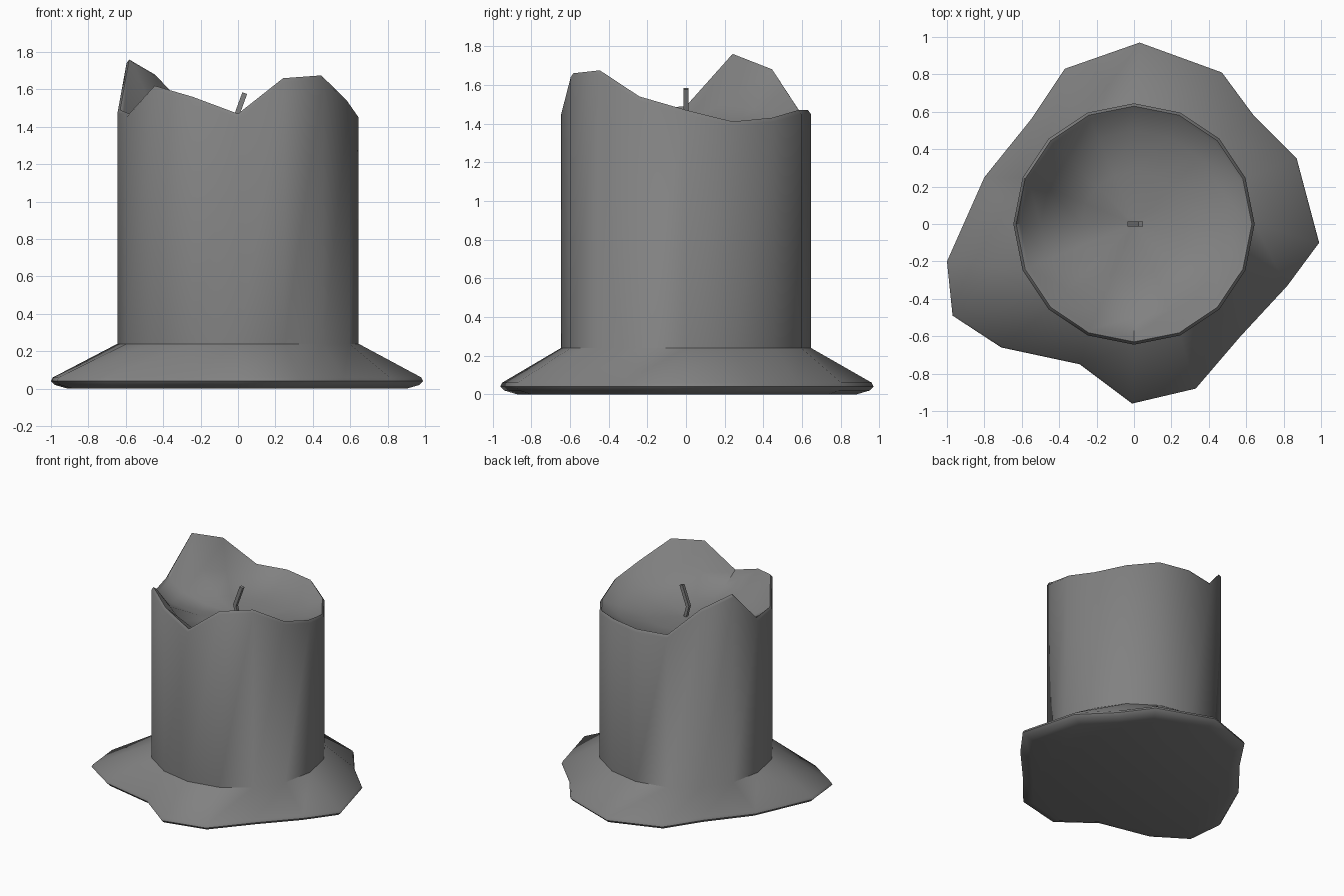
import bpy, bmesh
from math import cos, sin, tau, radians
from mathutils import Vector

cube = bpy.data.objects.get("Cube")
if cube:
    bpy.data.objects.remove(cube, do_unlink=True)

SIDES = 16
RADIUS = 0.645

wax = bpy.data.materials.new("grey wax")
wax.use_nodes = True
wax.diffuse_color = (0.22, 0.22, 0.22, 1)
wax.node_tree.nodes["Principled BSDF"].inputs["Base Color"].default_value = wax.diffuse_color

# Melted rim height and puddle outline, counter-clockwise from +x
rim = [1.47, 1.41, 1.43, 1.47, 1.47, 1.47, 1.68, 1.76,
       1.49, 1.47, 1.62, 1.56, 1.47, 1.66, 1.675, 1.54]
puddle = [Vector(p) for p in (
    (.99, -.10), (.87, .35), (.64, .58), (.47, .81),
    (.03, .97), (-.37, .83), (-.55, .56), (-.80, .25),
    (-1, -.20), (-.97, -.49), (-.71, -.66), (-.29, -.75),
    (-.01, -.96), (.33, -.88), (.57, -.60), (.82, -.33))]
around = [Vector((cos(tau * i / SIDES), sin(tau * i / SIDES))) for i in range(SIDES)]


def circle(radius, height):
    return [(*(d * radius), height(h)) for d, h in zip(around, rim)]


def outline(scale, z):
    return [(*(p * scale), z) for p in puddle]


def loft(name, rings, angle):
    """Skin a stack of closed rings and cap both ends."""
    bm = bmesh.new()
    loops = [[bm.verts.new(p) for p in ring] for ring in rings]
    n = len(loops[0])
    for low, high in zip(loops, loops[1:]):
        for i in range(n):
            j = (i + 1) % n
            bm.faces.new((low[i], low[j], high[j], high[i]))
    bm.faces.new(reversed(loops[0]))
    bm.faces.new(loops[-1])
    bmesh.ops.recalc_face_normals(bm, faces=bm.faces)
    mesh = bpy.data.meshes.new(name)
    bm.to_mesh(mesh)
    bm.free()
    mesh.materials.append(wax)
    obj = bpy.data.objects.new(name, mesh)
    bpy.context.collection.objects.link(obj)
    bpy.ops.object.select_all(action='DESELECT')
    obj.select_set(True)
    bpy.context.view_layer.objects.active = obj
    bpy.ops.object.shade_smooth_by_angle(angle=radians(angle))
    return obj


# Candle: spread puddle, straight body, rolled rim, hollow top
loft("candle_body", [
    outline(0.91, 0.0),
    outline(0.98, 0.02),
    outline(1.0, 0.04),
    outline(0.99, 0.06),
    circle(RADIUS, lambda h: 0.24),
    circle(RADIUS, lambda h: h - 0.02),
    circle(RADIUS - 0.015, lambda h: h),
    circle(RADIUS - 0.035, lambda h: h - 0.015),
    circle(0.50, lambda h: 1.38 + 0.4 * (h - 1.45)),
    circle(0.28, lambda h: 1.345 + 0.1 * (h - 1.45)),
    circle(0.04, lambda h: 1.335),
], 50)

# Wick: bent square strand
T = 0.013
path = [(0.005, 1.32), (-0.022, 1.42), (0.036, 1.58)]
loft("wick", [[(x + sx * T, sy * T, z - sx * 0.004)
               for sx, sy in ((-1, -1), (1, -1), (1, 1), (-1, 1))]
              for x, z in path], 30)
